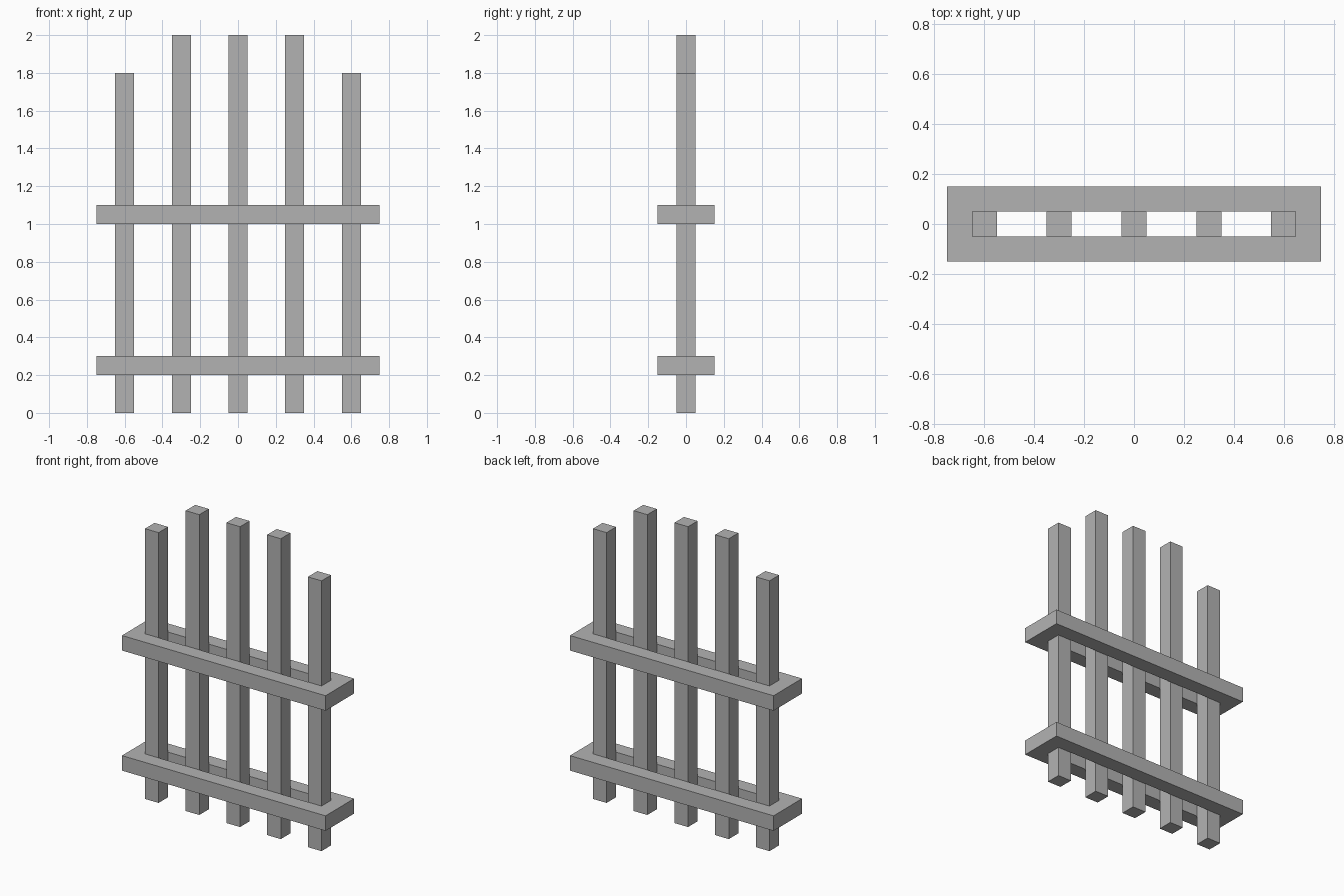
import bpy
import bmesh

cube = bpy.data.objects.get("Cube")
if cube:
    bpy.data.objects.remove(cube, do_unlink=True)

# Single grey finish
grey = bpy.data.materials.new("plain grey")
grey.use_nodes = True
colour = (0.45, 0.45, 0.45, 1)
grey.diffuse_color = colour
grey.node_tree.nodes["Principled BSDF"].inputs["Base Color"].default_value = colour

POST = 0.1  # square post width
RAIL_X, RAIL_Y, RAIL_H = 0.75, 0.15, 0.1


def add_object(name, bm):
    bmesh.ops.recalc_face_normals(bm, faces=bm.faces)
    mesh = bpy.data.meshes.new(name)
    bm.to_mesh(mesh)
    bm.free()
    mesh.materials.append(grey)
    obj = bpy.data.objects.new(name, mesh)
    bpy.context.collection.objects.link(obj)
    return obj


def rectangle(bm, hx, hy, z):
    corners = [(-hx, -hy), (hx, -hy), (hx, hy), (-hx, hy)]
    return [bm.verts.new((x, y, z)) for x, y in corners]


def bridge(bm, a, b):
    for i in range(4):
        j = (i + 1) % 4
        bm.faces.new((a[i], a[j], b[j], b[i]))


def add_post(name, x, height):
    bm = bmesh.new()
    low = rectangle(bm, POST / 2, POST / 2, 0)
    high = rectangle(bm, POST / 2, POST / 2, height)
    bm.faces.new(low)
    bm.faces.new(high)
    bridge(bm, low, high)
    add_object(name, bm).location.x = x


def add_rail(name, z):
    # Rectangular ring that wraps around the row of posts
    bm = bmesh.new()
    loops = [rectangle(bm, RAIL_X - inset, RAIL_Y - inset, h)
             for inset, h in ((0, 0), (0, RAIL_H), (0.1, RAIL_H), (0.1, 0))]
    for i in range(4):
        bridge(bm, loops[i], loops[(i + 1) % 4])
    add_object(name, bm).location.z = z


# Upright posts, the outer pair shorter
add_post("centre_post", 0, 2)
for side, sign in (("left", 1), ("right", -1)):
    add_post(side + "_inner_post", sign * 0.3, 2)
    add_post(side + "_outer_post", sign * 0.6, 1.8)

# Horizontal rail frames
add_rail("lower_rail", 0.2)
add_rail("upper_rail", 1.0)
